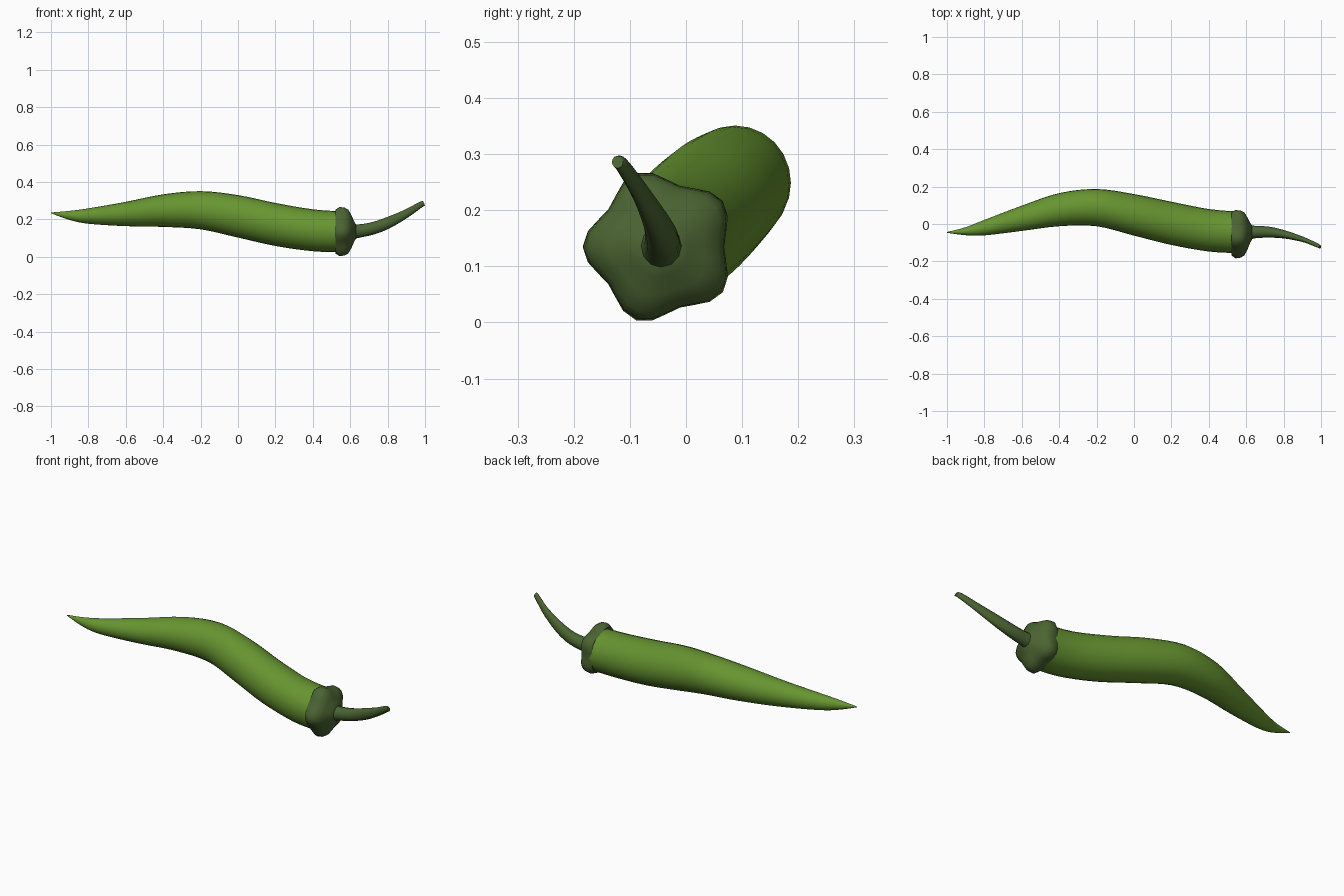
import bpy, bmesh, math

if "Cube" in bpy.data.objects:
    bpy.data.objects.remove(bpy.data.objects["Cube"])


def material(name, rgb):
    m = bpy.data.materials.new(name)
    m.diffuse_color = (*rgb, 1)
    m.use_nodes = True
    m.node_tree.nodes["Principled BSDF"].inputs["Base Color"].default_value = m.diffuse_color
    return m


def smooth_path(stations, steps):
    """Catmull-Rom interpolation through the stations."""
    pts = [stations[0]] + stations + [stations[-1]]
    out = []
    for i in range(1, len(pts) - 2):
        p0, p1, p2, p3 = pts[i - 1:i + 3]
        for s in range(steps):
            t = s / steps
            out.append([0.5 * (2 * b + (c - a) * t + (2 * a - 5 * b + 4 * c - d) * t ** 2
                               + (3 * b - a - 3 * c + d) * t ** 3)
                        for a, b, c, d in zip(p0, p1, p2, p3)])
    return out + [list(stations[-1])]


def loft(name, rings, mat, angle):
    """Skin rings of points, capping both ends."""
    bm = bmesh.new()
    loops = [[bm.verts.new(p) for p in ring] for ring in rings]
    n = len(loops[0])
    for a, b in zip(loops, loops[1:]):
        for i in range(n):
            j = (i + 1) % n
            bm.faces.new((a[i], a[j], b[j], b[i]))
    bm.faces.new(loops[0])
    bm.faces.new(loops[-1])
    bmesh.ops.recalc_face_normals(bm, faces=bm.faces)
    mesh = bpy.data.meshes.new(name)
    bm.to_mesh(mesh)
    bm.free()
    obj = bpy.data.objects.new(name, mesh)
    bpy.context.collection.objects.link(obj)
    mesh.materials.append(mat)
    bpy.ops.object.select_all(action='DESELECT')
    obj.select_set(True)
    bpy.context.view_layer.objects.active = obj
    bpy.ops.object.shade_smooth_by_angle(angle=math.radians(angle))
    return obj


def oval(x, y0, y1, z0, z1, n, lean=0):
    """Oval ring spanning y0..y1 and z0..z1, leaning back with height."""
    ring = []
    for i in range(n):
        a = math.tau * i / n
        c, s = math.cos(a), math.sin(a)
        ring.append((x - lean * s, (y0 + y1) / 2 + c * (y1 - y0) / 2,
                     (z0 + z1) / 2 + s * (z1 - z0) / 2))
    return ring


pod_green = material("pod green", (0.135, 0.300, 0.030))
stem_green = material("stem green", (0.070, 0.127, 0.032))

# Curved pod: x, y range, z range
pod = [
    (-1.0, -0.047, -0.043, 0.233, 0.237),
    (-0.9, -0.060, -0.017, 0.197, 0.246),
    (-0.8, -0.061, 0.022, 0.177, 0.259),
    (-0.6, -0.037, 0.098, 0.164, 0.294),
    (-0.4, -0.012, 0.165, 0.160, 0.334),
    (-0.2, -0.012, 0.187, 0.147, 0.351),
    (0.0, -0.062, 0.160, 0.103, 0.330),
    (0.2, -0.112, 0.119, 0.058, 0.288),
    (0.4, -0.147, 0.080, 0.030, 0.254),
    (0.56, -0.156, 0.066, 0.024, 0.243),
]
loft("pod", [oval(*s, 24) for s in smooth_path(pod, 4)], pod_green, 60)

# Five-lobed cap: x, size, lobe strength
cap = [(0.535, 0.100, 0.0), (0.522, 0.116, 0.006), (0.543, 0.126, 0.012),
       (0.570, 0.123, 0.011), (0.590, 0.113, 0.009), (0.607, 0.085, 0.005),
       (0.622, 0.052, 0.001), (0.632, 0.036, 0.0)]
rings = []
for x, r, lobe in cap:
    ring = []
    for i in range(30):
        a = math.tau * i / 30
        d = r + lobe * math.cos(5 * (a - math.pi))
        ring.append((x, -0.046 + d * math.cos(a), 0.135 + d * math.sin(a)))
    rings.append(ring)
loft("cap", rings, stem_green, 60)

# Tapering, upturned stem: x, y range, z range, lean
stem = [
    (0.615, -0.086, -0.006, 0.095, 0.176, 0.0),
    (0.65, -0.076, -0.010, 0.103, 0.174, 0.003),
    (0.72, -0.073, -0.014, 0.120, 0.184, 0.008),
    (0.80, -0.077, -0.032, 0.152, 0.210, 0.010),
    (0.90, -0.096, -0.066, 0.210, 0.252, 0.008),
    (0.975, -0.124, -0.100, 0.263, 0.293, 0.006),
    (0.995, -0.132, -0.112, 0.275, 0.297, 0.005),
]
loft("stem", [oval(*s[:5], 12, s[5]) for s in smooth_path(stem, 3)], stem_green, 50)
